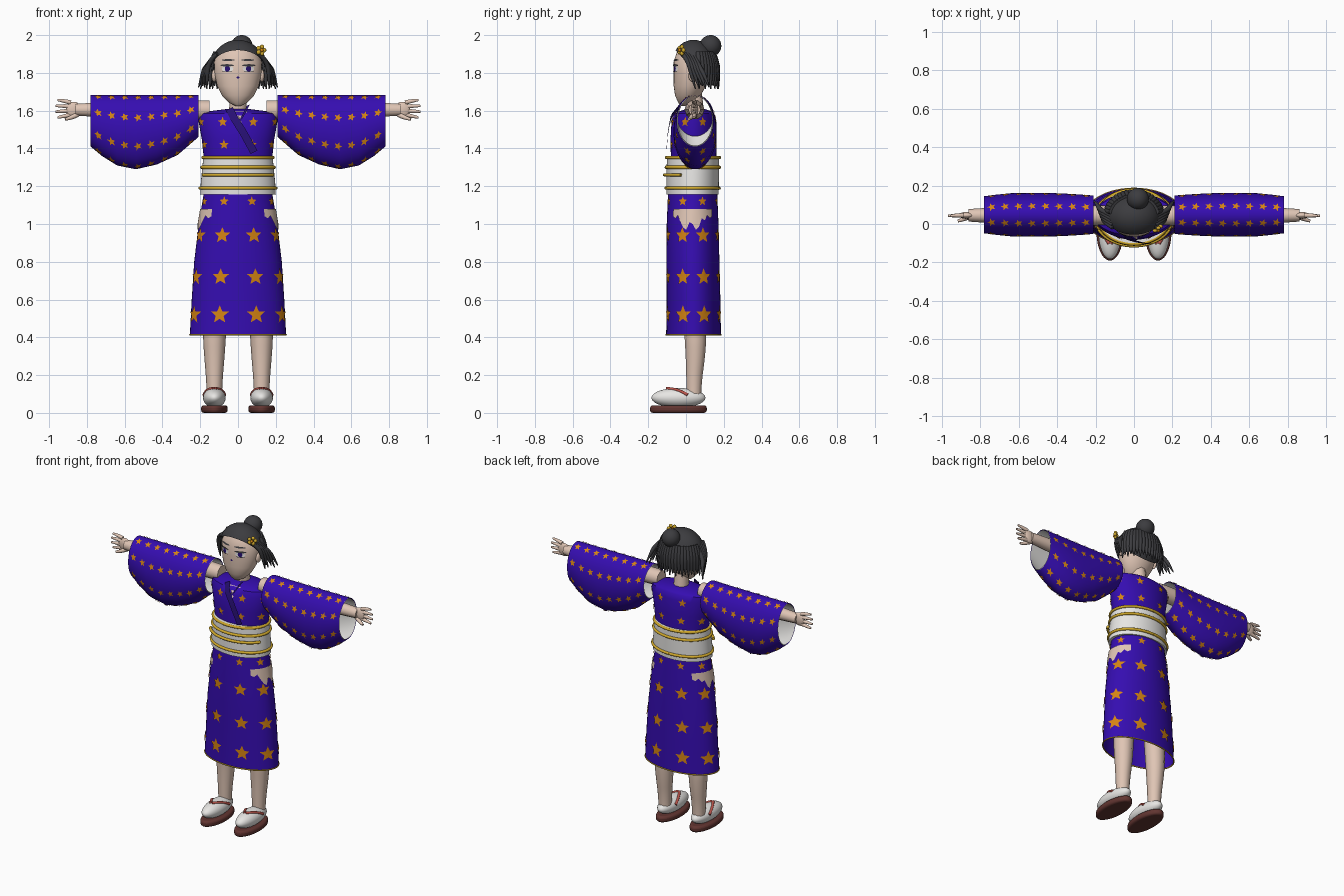
import bpy
from math import sin, cos, pi, hypot, radians
from mathutils import Vector

if "Cube" in bpy.data.objects:
    bpy.data.objects.remove(bpy.data.objects["Cube"])


def material(name, r, g, b):
    m = bpy.data.materials.new(name)
    m.use_nodes = True
    m.diffuse_color = (r, g, b, 1)
    node = next(n for n in m.node_tree.nodes if n.type == 'BSDF_PRINCIPLED')
    node.inputs["Base Color"].default_value = (r, g, b, 1)
    node.inputs["Roughness"].default_value = 0.7
    return m


PURPLE = material("purple cloth", .036, .004, .44)
SKIN = material("skin", .74, .56, .46)
ORANGE = material("orange star", .66, .23, .006)
GOLD = material("gold cord", .64, .40, .025)
HAIR = material("dark hair", .045, .045, .05)
WHITE = material("white cloth", .84, .83, .81)
SOLE = material("brown sole", .12, .035, .03)
RED = material("red strap", .50, .09, .07)
NAVY = material("navy trim", .02, .005, .17)


def finish(ob, name, mat, angle=40):
    ob.name = name
    ob.data.materials.clear()
    ob.data.materials.append(mat)
    bpy.ops.object.select_all(action='DESELECT')
    ob.select_set(True)
    bpy.context.view_layer.objects.active = ob
    bpy.ops.object.shade_smooth_by_angle(angle=radians(angle))
    return ob


def mesh(name, verts, faces, mat):
    me = bpy.data.meshes.new(name)
    me.from_pydata(verts, [], faces)
    ob = bpy.data.objects.new(name, me)
    bpy.context.collection.objects.link(ob)
    return finish(ob, name, mat)


def ball(name, loc, size, mat):
    bpy.ops.mesh.primitive_uv_sphere_add(segments=32, ring_count=20, location=loc)
    ob = bpy.context.object
    ob.scale = size
    return finish(ob, name, mat)


def tube(name, points, radii, mat, smooth=True):
    """Tapered round tube along a path."""
    cu = bpy.data.curves.new(name, 'CURVE')
    cu.dimensions = '3D'
    cu.bevel_depth, cu.bevel_resolution, cu.use_fill_caps = 1, 3, True
    sp = cu.splines.new('NURBS' if smooth else 'POLY')
    sp.points.add(len(points) - 1)
    for p, co, r in zip(sp.points, points, radii):
        p.co, p.radius = (*co, 1), r
    if smooth:
        sp.use_endpoint_u, sp.order_u, sp.resolution_u = True, 3, 6
    ob = bpy.data.objects.new(name, cu)
    bpy.context.collection.objects.link(ob)
    bpy.ops.object.select_all(action='DESELECT')
    ob.select_set(True)
    bpy.context.view_layer.objects.active = ob
    bpy.ops.object.convert(target='MESH')
    return finish(bpy.context.object, name, mat)


class Loft:
    """Elliptical rings (along, half width, half depth, centre) joined to a skin."""

    def __init__(self, rings, place=lambda u, v, s: (u, v, s)):
        self.rings, self.place = rings, place

    def ring(self, s):
        for p, q in zip(self.rings, self.rings[1:]):
            if s <= q[0]:
                break
        f = (s - p[0]) / (q[0] - p[0])
        return [i + (j - i) * f for i, j in zip(p, q)]

    def point(self, s, t, off=0.0):
        _, a, b, c = self.ring(s)
        return self.place((a + off) * sin(t), c - (b + off) * cos(t), s)

    def build(self, name, mat, caps=True, off=0.0, n=48):
        verts = [self.point(r[0], 2 * pi * i / n, off) for r in self.rings for i in range(n)]
        faces = [(k * n + i, k * n + (i + 1) % n, (k + 1) * n + (i + 1) % n, (k + 1) * n + i)
                 for k in range(len(self.rings) - 1) for i in range(n)]
        if caps:
            faces += [tuple(reversed(range(n))), tuple(range(len(verts) - n, len(verts)))]
        return mesh(name, verts, faces, mat)

    def decals(self, name, shapes, mat, off=.005):
        """Thin fan-shaped plates laid on the skin; each is (along, angle, outline)."""
        verts, faces = [], []
        for s, t, outline in shapes:
            _, a, b, _ = self.ring(s)
            speed = hypot(a * cos(t), b * sin(t))
            o, n = len(verts), len(outline)
            verts.append(self.point(s, t, off))
            verts += [self.point(s + dv, t + du / speed, off) for du, dv in outline]
            faces += [(o, o + 1 + i, o + 1 + (i + 1) % n) for i in range(n)]
        return mesh(name, verts, faces, mat)

    def cord(self, name, s, mat, r, off=.0, half=pi):
        ts = [-half + 2 * half * i / 48 for i in range(49)]
        return tube(name, [self.point(s, t, off) for t in ts], [r] * 49, mat, False)


def star(r):
    return [(q * sin(i * pi / 5), q * cos(i * pi / 5))
            for i in range(10) for q in [r * (.45 if i % 2 else 1)]]


def oval(rx, rz):
    return [(rx * sin(i * pi / 8), rz * cos(i * pi / 8)) for i in range(16)]


COLUMNS = [pi / 8 + k * pi / 4 for k in range(8)]

# Skirt with hem, star print and ragged hip openings
skirt = Loft([(.41, .255, .145, .04), (.6, .245, .142, .04), (.8, .232, .14, .037),
              (1.0, .208, .137, .035), (1.17, .18, .13, .035)])
skirt.build("skirt", PURPLE, caps=False)
skirt.cord("skirt_hem", .414, GOLD, .004)
skirt.decals("skirt_stars", [(z, t, star(r)) for z, r in
             ((.52, .05), (.72, .046), (.94, .044), (1.12, .026)) for t in COLUMNS], ORANGE)
jag = [1.04, 1.03, 1.045, 1.01, .98, .97, 1.01, 1.0, .97, .985, 1.03, 1.02, 1.045, 1.03, 1.04]
for side, label in ((1, "left"), (-1, "right")):
    ts = [side * radians(43 + 94 * i / 14) for i in range(15)]
    verts = [skirt.point(z, t, .006) for t, low in zip(ts, jag) for z in (low, 1.08)]
    mesh(label + "_hip_opening", verts,
         [(2 * i, 2 * i + 2, 2 * i + 3, 2 * i + 1) for i in range(14)], SKIN)

# Bodice with star print
bodice = Loft([(1.34, .18, .12, .04), (1.45, .192, .122, .04), (1.55, .21, .118, .042),
               (1.585, .205, .105, .045), (1.595, .17, .09, .05), (1.61, .05, .045, .05)])
bodice.build("bodice", PURPLE)
bodice.decals("bodice_stars", [(z, t, star(.027)) for z in (1.42, 1.54) for t in COLUMNS], ORANGE)
bodice.decals("neck_opening", [(1.565, .03, [(-.05, .03), (.055, .03), (.008, -.035)])], SKIN)


# Crossed lapels
def lapel(name, path, width, mat):
    verts = [(x + d, y, z + d * .5) for x, y, z in path for d in (-width, width)]
    mesh(name, verts, [(2 * i, 2 * i + 1, 2 * i + 3, 2 * i + 2) for i in range(len(path) - 1)], mat)


lapel("front_lapel", [(-.045, -.045, 1.61), (-.02, -.082, 1.56), (.03, -.096, 1.48),
                      (.085, -.104, 1.38)], .018, NAVY)
lapel("under_lapel", [(.055, -.035, 1.63), (.03, -.075, 1.58), (0, -.085, 1.53)], .008, NAVY)

# Waist sash and its cords
sash = Loft([(1.155, .2, .138, .035), (1.22, .197, .139, .035), (1.36, .183, .138, .037)])
sash.build("sash", WHITE)
for i, z in enumerate((1.19, 1.3, 1.352)):
    sash.cord("sash_cord_%d" % i, z, GOLD, .009, .002)
sash.cord("sash_front_cord", 1.26, GOLD, .009, .01, radians(65))

# Sleeves, arms, hands, legs and sandals
SLEEVE = ((.21, 1.46, .1), (.32, 1.365, .108), (.43, 1.315, .113), (.54, 1.29, .114),
          (.64, 1.31, .112), (.72, 1.36, .104), (.78, 1.41, .096))
for side, label in ((1, "left"), (-1, "right")):
    sleeve = Loft([(x, w, (1.682 - z) / 2, (1.682 + z) / 2) for x, z, w in SLEEVE],
                  lambda u, v, s, k=side: (k * s, .048 + u, v))
    sleeve.build(label + "_sleeve", PURPLE, caps=False)
    sleeve.build(label + "_sleeve_lining", WHITE, caps=False, off=-.005)
    sleeve.decals(label + "_sleeve_stars", [(.25 + .07 * i, t, star(.023))
                  for i in range(8) for t in COLUMNS], ORANGE, .004)

    tube(label + "_arm", [(side * x, .045, 1.605) for x in (.15, .25, .5, .8, .86)],
         [.05, .055, .048, .038, .032], SKIN)
    ball(label + "_palm", (side * .87, .045, 1.605), (.042, .018, .042), SKIN)
    for i in range(4):
        d = (i - 1.5) * .022
        tube("%s_finger_%d" % (label, i), [(side * .885, .045, 1.61 + d),
             (side * .925, .045, 1.612 + d * 1.25), (side * (.972 - abs(d) * .5), .042, 1.61 + d * 1.4)],
             [.012, .011, .006], SKIN)
    tube(label + "_thumb", [(side * .85, .04, 1.58), (side * .885, .025, 1.56),
         (side * .915, .015, 1.555)], [.014, .012, .007], SKIN)

    x = side * .125
    tube(label + "_leg", [(x, .042, .08), (x, .042, .16), (x, .05, .3), (x, .05, .42),
         (x * .9, .045, .8)], [.04, .042, .054, .062, .07], SKIN)
    ball(label + "_sock", (x, -.04, .08), (.06, .143, .052), WHITE)
    bpy.ops.mesh.primitive_cylinder_add(vertices=40, radius=1, depth=1, location=(x, -.04, .02))
    sole = bpy.context.object
    sole.scale = (.07, .15, .04)
    bpy.ops.object.transform_apply(location=False, rotation=False)
    bevel = sole.modifiers.new("rounded", 'BEVEL')
    bevel.width, bevel.segments = .014, 3
    finish(sole, label + "_sole", SOLE)
    for k in (1, -1):
        strap = [(x + k * .06 * cos(e) * cos(y), -.04 + .143 * sin(y), .08 + .054 * sin(e) * cos(y))
                 for e, y in ((.3, .35), (.7, .1), (1.1, -.2), (1.5, -.45))]
        tube("%s_strap_%d" % (label, k), strap, [.009, .008, .008, .009], RED)

# Neck, head and ears
tube("neck", [(0, .052, 1.55), (0, .05, 1.62), (0, .04, 1.7)], [.05, .045, .045], SKIN)
head = Loft([(1.625, .015, .015, -.01), (1.64, .045, .04, 0), (1.68, .085, .068, .01),
             (1.73, .11, .085, .02), (1.8, .125, .095, .03), (1.86, .126, .1, .035),
             (1.92, .1, .085, .04), (1.96, .05, .045, .04)])
head.build("head", SKIN)
for side, label in ((1, "left"), (-1, "right")):
    ball(label + "_ear", (side * .126, .035, 1.785), (.014, .022, .032), SKIN)

# Painted face
both = lambda z, t, shape: [(z, t, shape), (z, -t, shape)]
head.decals("eye_whites", both(1.822, .46, oval(.032, .016)), WHITE, .003)
head.decals("irises", both(1.822, .45, oval(.014, .016)), NAVY, .005)
head.decals("lashes", both(1.84, .47, oval(.037, .006)), HAIR, .006)
head.decals("lower_lashes", both(1.806, .47, oval(.028, .0025)), HAIR, .006)
head.decals("eyebrows", both(1.868, .44, oval(.036, .005)), HAIR, .004)
head.decals("nose_mark", [(1.775, 0, oval(.007, .006))], NAVY, .004)

# Hair cap, cut along a sloping hairline
cap = ball("hair_cap", (0, .04, 1.835), (.142, .12, .14), HAIR)
bpy.ops.object.transform_apply(location=True, rotation=False)
bpy.ops.object.mode_set(mode='EDIT')
bpy.ops.mesh.select_all(action='SELECT')
bpy.ops.mesh.bisect(plane_co=(0, -.05, 1.915), plane_no=Vector((0, 1.1, 1)).normalized(),
                    clear_inner=True)
bpy.ops.object.mode_set(mode='OBJECT')
ball("hair_bun", (.02, .13, 1.943), (.057, .057, .057), HAIR)

# Hanging back hair and loose side locks
for i in range(21):
    t = radians(103 + 154 * i / 20)
    ring = [(k * .142 * sin(t), .04 - k * .122 * cos(t), z)
            for k, z in ((.86, 1.91), (1.03, 1.85), (1.06, 1.78), (1.08, 1.715 + .015 * (i % 2)))]
    tube("back_strand_%d" % i, ring, [.012, .016, .013, .003], HAIR)
for side, label in ((1, "left"), (-1, "right")):
    for i in range(5):
        tube("%s_lock_%d" % (label, i), [(side * .11, -.02 + .015 * i, 1.9),
             (side * (.15 + .006 * i), .01 + .015 * i, 1.87 - .01 * i),
             (side * (.165 + .006 * i), .03 + .017 * i, 1.79),
             (side * (.165 + .011 * i), .05 + .018 * i, 1.715 + .008 * (i % 3))],
             [.01, .014, .011, .003], HAIR)

# Hair flower
for i in range(5):
    e = i * 2 * pi / 5
    ball("flower_petal_%d" % i, (.122 + .016 * cos(e), -.025 + .012 * cos(e), 1.92 + .018 * sin(e)),
         (.012, .01, .012), GOLD)
ball("flower_centre", (.126, -.034, 1.92), (.009, .009, .009), ORANGE)
